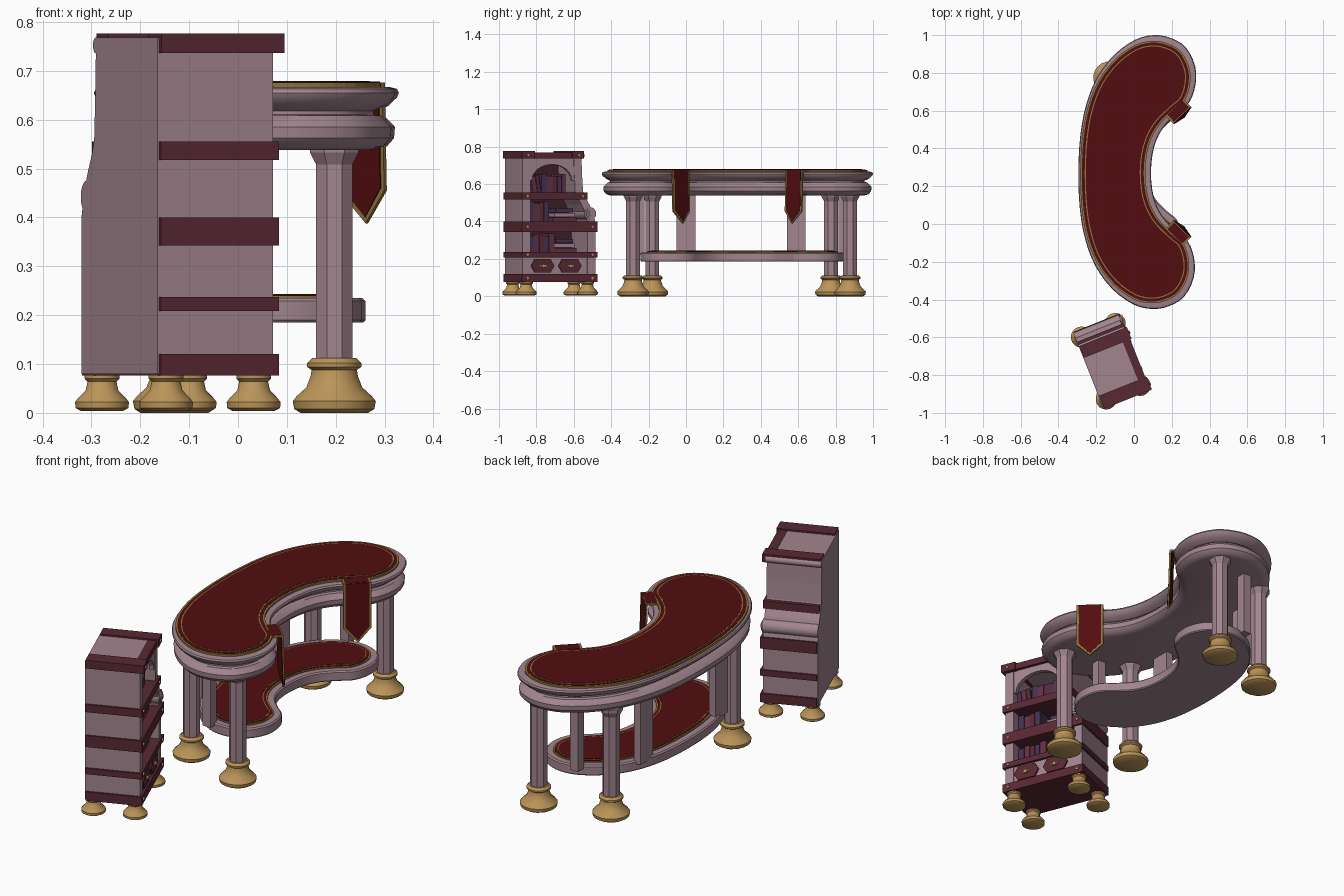
import bpy, bmesh, math, random
from mathutils import Vector

if "Cube" in bpy.data.objects:
    bpy.data.objects.remove(bpy.data.objects["Cube"])

random.seed(4)


def material(name, r, g, b):
    m = bpy.data.materials.new(name)
    m.diffuse_color = (r, g, b, 1)
    m.use_nodes = True
    m.node_tree.nodes["Principled BSDF"].inputs["Base Color"].default_value = m.diffuse_color
    return m


MAUVE = material("mauve_wood", .36, .235, .275)
RED = material("red_cloth", .085, .004, .005)
MAROON = material("maroon_band", .10, .022, .034)
GOLD = material("gold_foot", .50, .30, .10)
TRIM = material("dull_gold_trim", .27, .17, .045)
DARK = material("dark_interior", .045, .014, .02)
PURPLE = material("purple_book", .06, .03, .085)
BOOK = material("plum_book", .12, .03, .06)


def finish(name, bm, mat, smooth=False):
    bmesh.ops.recalc_face_normals(bm, faces=bm.faces)
    me = bpy.data.meshes.new(name)
    bm.to_mesh(me)
    bm.free()
    me.materials.append(mat)
    ob = bpy.data.objects.new(name, me)
    bpy.context.collection.objects.link(ob)
    if smooth:
        bpy.ops.object.select_all(action='DESELECT')
        ob.select_set(True)
        bpy.context.view_layer.objects.active = ob
        bpy.ops.object.shade_smooth_by_angle(angle=math.radians(35))
    return ob


def loft(name, rings, mat, smooth=False):
    """Skin a stack of equal-length closed rings and cap both ends."""
    bm = bmesh.new()
    vs = [[bm.verts.new(p) for p in r] for r in rings]
    n = len(rings[0])
    for a, b in zip(vs, vs[1:]):
        for i in range(n):
            j = (i + 1) % n
            bm.faces.new((a[i], a[j], b[j], b[i]))
    bm.faces.new(vs[0][::-1])
    bm.faces.new(vs[-1])
    return finish(name, bm, mat, smooth)


def prism(name, pts, vec, mat, smooth=False):
    pts = [Vector(p) for p in pts]
    return loft(name, [pts, [p + Vector(vec) for p in pts]], mat, smooth)


def lathe(name, x, y, profile, mat, n=16, smooth=True):
    rings = [[(x + r * math.cos(math.tau * (i + .5) / n), y + r * math.sin(math.tau * (i + .5) / n), z)
              for i in range(n)] for r, z in profile]
    return loft(name, rings, mat, smooth)


def block(name, x, y, w, d, z0, z1, mat):
    prism(name, [(x + sx * w / 2, y + sy * d / 2, z0) for sx, sy in ((-1, -1), (1, -1), (1, 1), (-1, 1))],
          (0, 0, z1 - z0), mat)


# ---------- kidney-shaped desk ----------
CY = .275
HALF = [(.09, 0), (.105, .13), (.15, .23), (.225, .31), (.29, .37), (.322, .46), (.32, .56), (.27, .66),
        (.19, .71), (.10, .725), (0, .70), (-.11, .62), (-.20, .5), (-.255, .36), (-.285, .2), (-.295, 0)]
CTRL = [Vector(p) for p in HALF + [(x, -t) for x, t in HALF[-2:0:-1]]]


def spline(pts, steps=3):
    out, n = [], len(pts)
    for i in range(n):
        a, b, c, d = (pts[(i + k) % n] for k in (-1, 0, 1, 2))
        for s in range(steps):
            t = s / steps
            out.append(.5 * (2 * b + (c - a) * t + (2 * a - 5 * b + 4 * c - d) * t * t
                             + (3 * b - a - 3 * c + d) * t ** 3))
    return out


KIDNEY = spline(CTRL)


def ring(inset, z, sx=1, sy=1, dx=0, cy=CY):
    out, n = [], len(KIDNEY)
    for i, p in enumerate(KIDNEY):
        t = (KIDNEY[(i + 1) % n] - KIDNEY[i - 1]).normalized()
        q = p - Vector((t.y, -t.x)) * inset
        out.append((q.x * sx + dx + .007 * q.y, q.y * sy + cy, z))
    return out


# table top: two rounded tiers with a groove between them
loft("table_top", [ring(i, z) for i, z in (
    (.05, .538), (.025, .545), (.010, .562), (.008, .585), (.03, .608), (.045, .611), (.045, .618),
    (.022, .628), (.004, .645), (0, .655), (.004, .663), (.02, .667))], MAUVE, True)


# rug made of stacked layers so the trim shows as two thin lines
def rug(name, z, inset, **kw):
    for k, (extra, mat) in enumerate(((0, TRIM), (.009, RED), (.024, TRIM), (.030, RED))):
        loft(f"{name}_layer_{k}", [ring(inset + extra, z, **kw), ring(inset + extra, z + .010 + .0012 * k, **kw)], mat)


rug("top_rug", .666, .02, sy=.985, dx=-.010)

# low shelf between the legs
LOW = dict(sx=.79, sy=.75, cy=.30)
loft("low_shelf", [ring(i, z, **LOW) for i, z in ((.006, .185), (0, .19), (0, .229), (.008, .235))], MAUVE, True)
rug("low_rug", .230, .045, **LOW)

# legs with turned feet
FOOT = [(.070, 0), (.083, .008), (.086, .024), (.078, .034), (.058, .052), (.049, .075), (.047, .088),
        (.056, .094), (.056, .102), (.046, .112)]
for x, y in ((.197, -.283), (.197, .877), (-.13, -.18), (-.13, .775)):
    lathe("desk_leg", x, y, [(.040, .10), (.040, .508), (.054, .533), (.054, .55)], MAUVE, 8, False)
    lathe("desk_foot", x, y, FOOT, GOLD, 20)

# square columns standing on the low shelf
for y in (-.265, .859):
    block("end_column", .014, y + (.02 if y < 0 else -.02), .045, .045, .22, .55, MAUVE)
for y in (0, .59):
    block("back_column", -.18, y, .035, .10, .22, .55, MAUVE)

# hanging pennants over the inner edge
for s in (1, -1):
    out = Vector((.69, -.73 * s, 0))
    a, b = Vector((.195, CY + .27 * s, 0)) + out * .014, Vector((.288, CY + .36 * s, 0)) + out * .014
    mid = (a + b) / 2
    for name, inset, th, mat in (("pennant_trim", 0, .008, TRIM), ("pennant_cloth", .08, .011, RED)):
        p, q = a.lerp(b, inset), b.lerp(a, inset)
        pts = [p + Vector((0, 0, .676)), q + Vector((0, 0, .676)),
               q + Vector((0, 0, .455 + inset * .07)) + out * .006,
               mid + out * .018 + Vector((0, 0, .388 + inset * .15)),
               p + Vector((0, 0, .455 + inset * .07)) + out * .006]
        prism(name, [v - out * th / 2 for v in pts], out * th, mat)
        back = out * -.05
        prism(name + "_top", [v + Vector((0, 0, .667)) for v in (p, q, q + back, p + back)],
              (0, 0, .009 + inset * .02), mat)

# ---------- bookcase, turned toward the desk ----------
ANG = math.radians(21.8)
F = Vector((math.cos(ANG), math.sin(ANG), 0))    # toward the open front
G = Vector((-math.sin(ANG), math.cos(ANG), 0))   # along the length
ORIGIN = Vector((-.165, -.968, 0))
D = .255


def at(l, d, z):
    return ORIGIN + G * l + F * d + Vector((0, 0, z))


def cbox(name, l0, l1, d0, d1, z0, z1, mat):
    prism(name, [at(l0, d0, z0), at(l1, d0, z0), at(l1, d1, z0), at(l0, d1, z0)], (0, 0, z1 - z0), mat)


def cplate(name, lz, d0, d1, mat, smooth=False):
    prism(name, [at(l, d0, z) for l, z in lz], F * (d1 - d0), mat, smooth)


def disc(name, l, z, r, d0, d1, mat, n=16):
    cplate(name, [(l + r * math.cos(math.tau * i / n), z + r * math.sin(math.tau * i / n)) for i in range(n)],
           d0, d1, mat, n > 8)


# shell: curved far side, straight near side, back and top
CURVE = [(.418, .08), (.418, .40), (.406, .445), (.385, .49), (.360, .53), (.348, .56), (.342, .65), (.338, .765)]
cplate("back_panel", [(0, .08)] + CURVE + [(0, .765)], 0, .02, MAUVE)
cplate("interior_back", [(.02, .09)] + [(l - .02, z) for l, z in CURVE[:-1]] + [(.3, .73), (.02, .73)], .02, .026, DARK)
cplate("far_side", CURVE + [(l - .045, z) for l, z in CURVE[::-1]], .01, D, MAUVE)
cbox("near_side", 0, .045, .01, D, .08, .765, MAUVE)
cbox("roof", 0, .338, 0, D, .738, .768, MAUVE)
disc("roof_roll", .338, .752, .017, 0, D + .005, MAUVE, 12)
for l0, l1 in ((-.012, .062), (.278, .345)):
    cbox("roof_bar", l0, l1, .004, D + .02, .736, .776, MAROON)
cbox("roof_front_band", .05, .29, D - .03, D + .012, .738, .770, MAROON)

# shelf bands wrapping the sides, with gold studs
for z0, z1, end in ((.076, .12, .418), (.208, .237, .418), (.343, .40, .418), (.517, .555, .362)):
    cbox("shelf_band", -.009, end + .008, .004, D + .010, z0, z1, MAROON)
    for l in (.022, end - .022):
        disc("stud", l, (z0 + z1) / 2, .009, D + .008, D + .016, GOLD, 4)
for l in (.022, .315):
    disc("roof_stud", l, .755, .009, D + .015, D + .026, GOLD, 4)

# side scroll
for r, e in ((.034, 0), (.024, .006), (.012, .011)):
    disc("side_scroll", .388, .442, r, .0, D + .004 + e, MAUVE)

# arched frame of the upper compartment
arch = [(.17 + .115 * math.cos(a), .62 + .085 * math.sin(a)) for a in (math.pi * i / 12 for i in range(13))]
cplate("arch_frame", [(.31, .62)] + [(.31, .74), (.04, .74), (.04, .62)] + arch[::-1], D - .025, D - .003, MAUVE)

# drawers
cbox("drawer_front", .04, .38, D - .03, D - .004, .115, .212, MAUVE)
for l in (.115, .272):
    hexa = [(-.066, 0), (-.045, -.036), (.045, -.036), (.066, 0), (.045, .036), (-.045, .036)]
    cplate("drawer_plate", [(l + a, .163 + b) for a, b in hexa], D - .004, D + .004, MAROON)
    cbox("drawer_handle", l - .018, l + .018, D + .004, D + .008, .159, .166, GOLD)
    disc("drawer_knob", l, .162, .010, D + .004, D + .014, GOLD, 8)

# standing books, then lying stacks
for z, l, end, h in ((.555, .05, .25, .10), (.40, .05, .17, .11), (.237, .05, .17, .10)):
    k = 0
    while l < end:
        w = random.uniform(.020, .032)
        top = z + h * random.uniform(.85, 1.0)
        lean = -.012 if z > .5 and k < 3 else 0
        cplate("standing_book", [(l, z), (l + w, z), (l + w + lean, top), (l + lean, top)],
               .07, D - .04, (PURPLE, BOOK, MAROON)[k % 3])
        l += w + .002
        k += 1
for z in (.40, .237):
    for k, mat in enumerate((BOOK, MAUVE, PURPLE)):
        cbox("lying_book", .19 + .012 * k, .325 - .006 * k, .08, D - .035 - .01 * k, z + .024 * k, z + .024 * k + .022, mat)

# small turned feet
SMALL = [(.044, .004), (.055, .010), (.056, .022), (.050, .030), (.034, .046), (.030, .064), (.036, .070), (.036, .078)]
for l in (.032, .385):
    for d in (.032, .225):
        p = at(l, d, 0)
        lathe("case_foot", p.x, p.y, SMALL, GOLD, 18)
